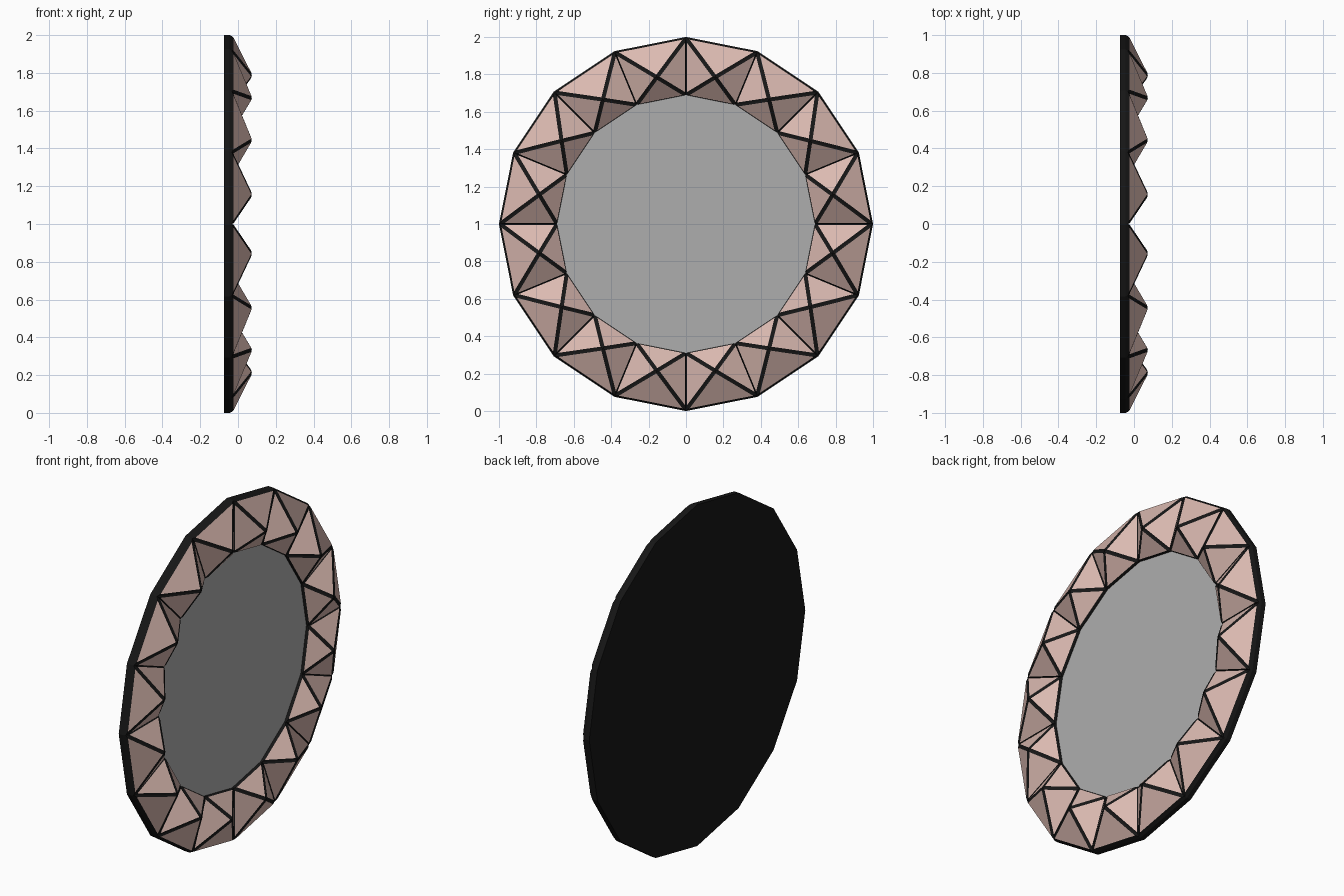
import bpy, bmesh
from math import sin, cos, pi
from mathutils import Vector

cube = bpy.data.objects.get("Cube")
if cube:
    bpy.data.objects.remove(cube, do_unlink=True)

SIDES = 16
STEP = 2 * pi / SIDES
OUTER, INNER, PEAK = 1.0, 0.69, 0.80
BACK, DISC_TOP, RIM_TOP, APEX = -0.073, -0.045, -0.033, 0.073


def material(name, color, rough):
    m = bpy.data.materials.new(name)
    m.use_nodes = True
    m.diffuse_color = (*color, 1)
    bsdf = m.node_tree.nodes["Principled BSDF"]
    bsdf.inputs["Base Color"].default_value = (*color, 1)
    bsdf.inputs["Roughness"].default_value = rough
    return m


black = material("black frame", (0.008, 0.008, 0.008), 0.6)
pink = material("rose tile", (0.71, 0.49, 0.44), 0.5)
grey = material("mirror grey", (0.42, 0.42, 0.42), 0.4)


def point(radius, turn, x):
    """Point on a circle facing +x, standing on the ground."""
    return Vector((x, radius * cos(turn * STEP), 1 + radius * sin(turn * STEP)))


def finish(name, bm, *mats):
    bmesh.ops.recalc_face_normals(bm, faces=bm.faces)
    mesh = bpy.data.meshes.new(name)
    bm.to_mesh(mesh)
    bm.free()
    for m in mats:
        mesh.materials.append(m)
    obj = bpy.data.objects.new(name, mesh)
    bpy.context.collection.objects.link(obj)


def disc(name, radius, x0, x1, mat):
    bm = bmesh.new()
    loops = [[bm.verts.new(point(radius, i, x)) for i in range(SIDES)] for x in (x0, x1)]
    for loop in loops:
        bm.faces.new(loop)
    for i in range(SIDES):
        j = (i + 1) % SIDES
        bm.faces.new((loops[0][i], loops[0][j], loops[1][j], loops[1][i]))
    finish(name, bm, mat)


# Backing board and mirror
disc("backing_board", OUTER, BACK, DISC_TOP, black)
disc("mirror_glass", INNER + 0.005, DISC_TOP - 0.005, DISC_TOP + 0.005, grey)

# Raised rim that carries the studs
bm = bmesh.new()
profile = [(INNER, DISC_TOP), (OUTER, DISC_TOP), (OUTER - 0.006, RIM_TOP), (INNER, RIM_TOP)]
rings = [[bm.verts.new(point(r, i, x)) for r, x in profile] for i in range(SIDES)]
for i in range(SIDES):
    a, b = rings[i], rings[(i + 1) % SIDES]
    for k in range(4):
        n = (k + 1) % 4
        bm.faces.new((a[k], a[n], b[n], b[k]))
finish("rim", bm, black)

# Pyramid studs: black core with a raised rose tile on each sloping face
for i in range(SIDES):
    bm = bmesh.new()
    edge = OUTER - 0.006
    base = [bm.verts.new(point(r, t, RIM_TOP))
            for r, t in ((INNER, i), (edge, i), (edge, i + 1), (INNER, i + 1))]
    peak = bm.verts.new(point(PEAK, i + 0.5, APEX))
    bm.faces.new(base)
    slopes = [bm.faces.new((base[k], base[(k + 1) % 4], peak)) for k in range(4)]
    bmesh.ops.recalc_face_normals(bm, faces=bm.faces)
    bmesh.ops.inset_individual(bm, faces=slopes, thickness=0.009, depth=0.006,
                               use_even_offset=True)
    for f in slopes:
        f.material_index = 1
    finish(f"pyramid_stud_{i + 1}", bm, black, pink)
